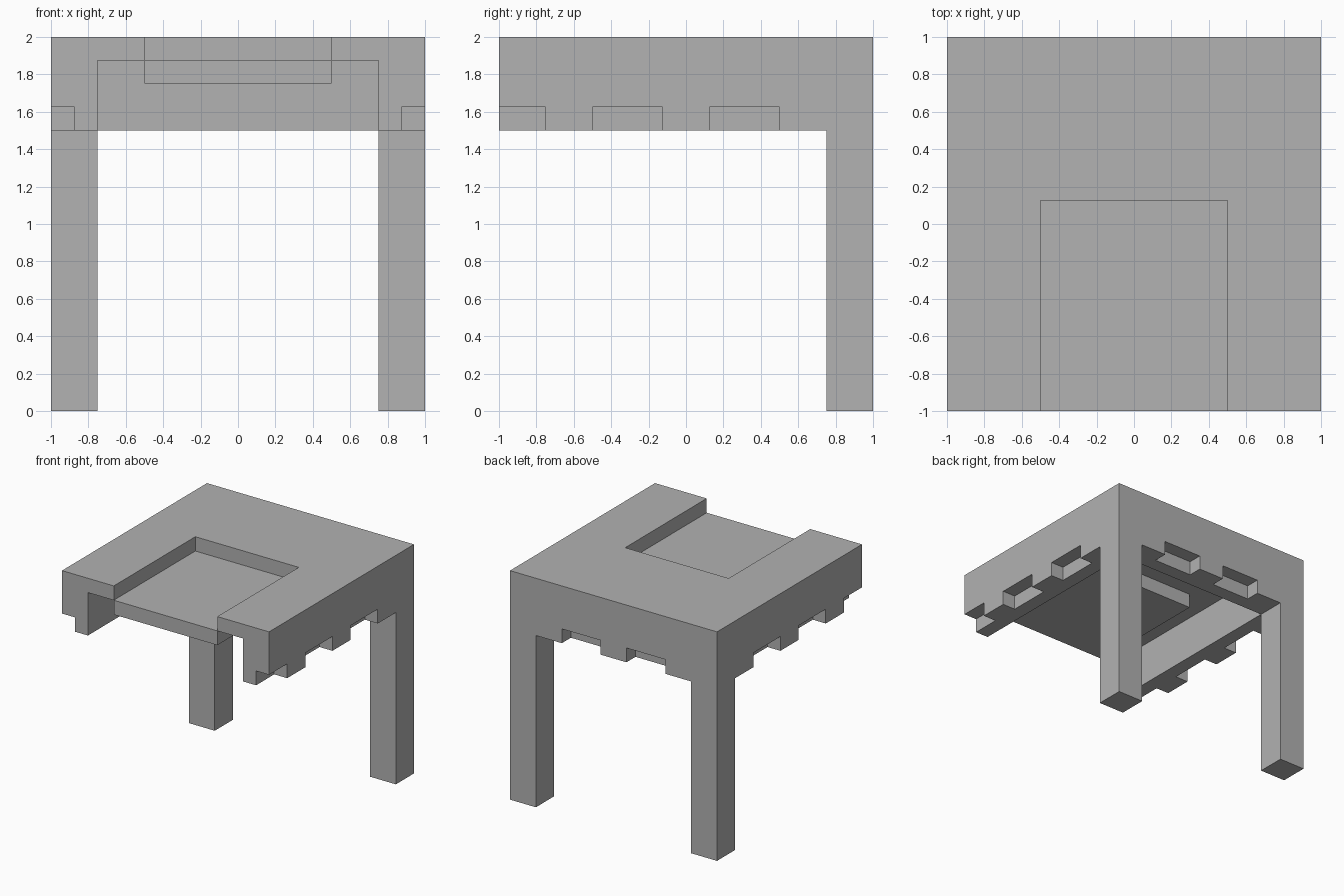
import bpy
import bmesh
from mathutils import Matrix, Vector

if "Cube" in bpy.data.objects:
    bpy.data.objects.remove(bpy.data.objects["Cube"])

grey = bpy.data.materials.new("plain_grey")
grey.diffuse_color = (0.445, 0.445, 0.445, 1)
grey.use_nodes = True
grey.node_tree.nodes["Principled BSDF"].inputs["Base Color"].default_value = grey.diffuse_color


def box(name, x, y, z):
    """Box from (min, max) ranges on each axis."""
    lo, hi = Vector((x[0], y[0], z[0])), Vector((x[1], y[1], z[1]))
    bm = bmesh.new()
    bmesh.ops.create_cube(
        bm, size=1,
        matrix=Matrix.Translation((lo + hi) / 2) @ Matrix.Diagonal((*(hi - lo), 1)))
    mesh = bpy.data.meshes.new(name)
    bm.to_mesh(mesh)
    bm.free()
    mesh.materials.append(grey)
    obj = bpy.data.objects.new(name, mesh)
    bpy.context.collection.objects.link(obj)
    return obj


def cut(target, x, y, z):
    """Carve a box out of the target and discard the cutter."""
    cutter = box("cutter", x, y, z)
    cutter.hide_render = True
    mod = target.modifiers.new("cut", 'BOOLEAN')
    mod.operation, mod.solver, mod.object = 'DIFFERENCE', 'EXACT', cutter
    bpy.context.view_layer.objects.active = target
    bpy.ops.object.modifier_apply(modifier=mod.name)
    bpy.data.objects.remove(cutter)


# Table frame: top, skirt and two back legs carved from one block
frame = box("table_frame", (-1, 1), (-1, 1), (0, 2))
cut(frame, (-2, 2), (-2, 0.75), (-1, 1.5))           # no front legs
cut(frame, (-0.75, 0.75), (-2, 2), (-1, 1.5))        # gap between back legs
cut(frame, (-0.75, 0.75), (-2, 0.75), (1.3, 1.875))  # hollow under the top
cut(frame, (-0.5, 0.5), (-2, 0.125), (1.8, 3))       # opening in the top

# Notches along the lower outer edge of the skirt
for side in (-1, 1):
    xs = sorted((side * 0.875, side * 2))
    for ys in ((-2, -0.75), (-0.5, -0.125), (0.125, 0.5)):
        cut(frame, xs, ys, (1.3, 1.625))
    cut(frame, sorted((side * 0.125, side * 0.5)), (0.875, 2), (1.3, 1.625))

# Sunken panel below the opening
box("sunken_panel", (-0.5, 0.5), (-1, 0.125), (1.75, 1.875))
